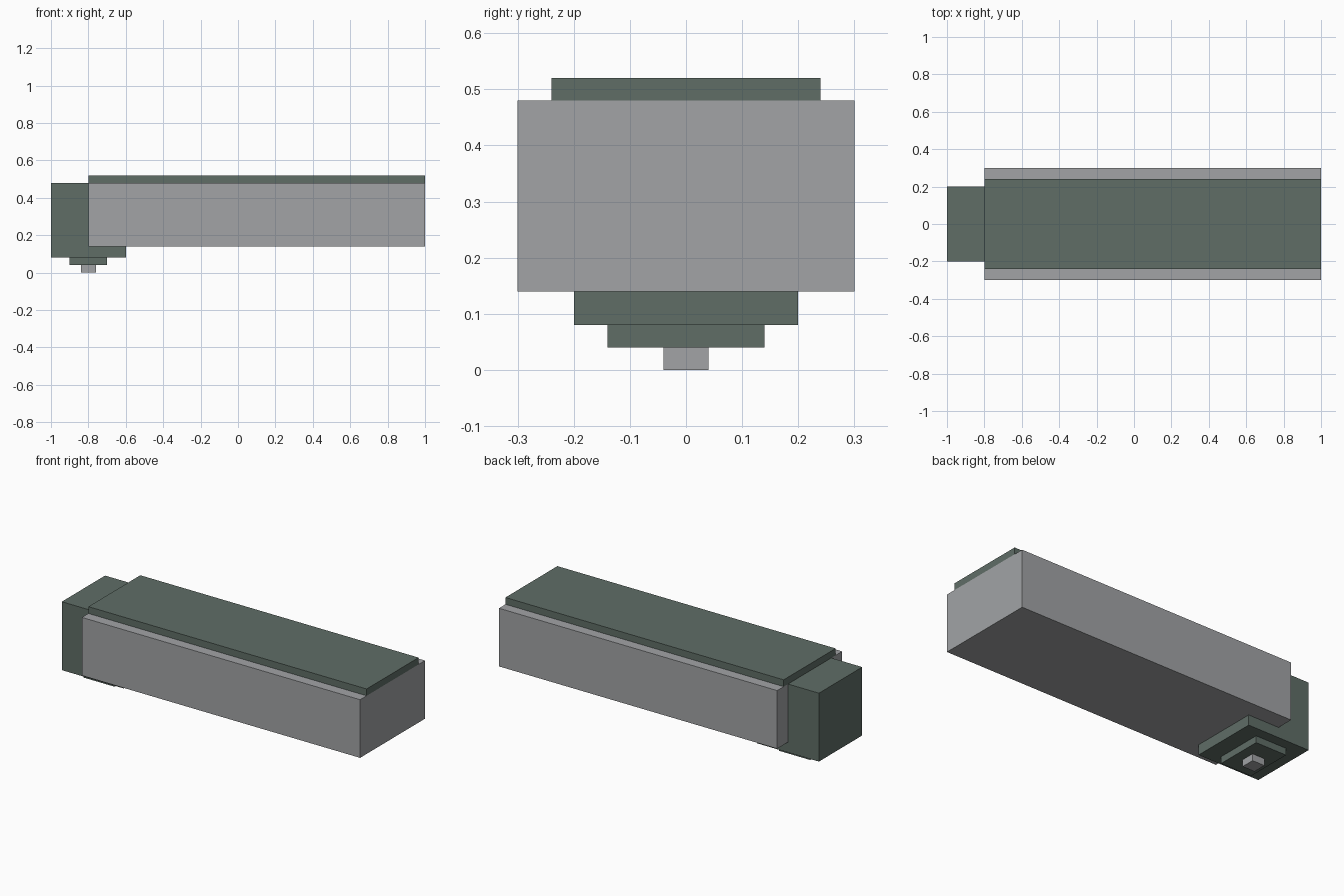
import bpy
import bmesh
from mathutils import Vector

cube = bpy.data.objects.get("Cube")
if cube:
    bpy.data.objects.remove(cube, do_unlink=True)


def make_material(name, rgb):
    mat = bpy.data.materials.new(name)
    mat.use_nodes = True
    colour = (*rgb, 1.0)
    mat.diffuse_color = colour
    mat.node_tree.nodes["Principled BSDF"].inputs["Base Color"].default_value = colour
    return mat


grey = make_material("stone grey", (0.36, 0.37, 0.38))
green = make_material("grey green", (0.115, 0.155, 0.134))


def add_box(name, x0, x1, half_depth, z0, z1, mat):
    """Box centred on y = 0, spanning the given x and z ranges."""
    low = Vector((x0, -half_depth, z0))
    high = Vector((x1, half_depth, z1))
    bm = bmesh.new()
    bmesh.ops.create_cube(bm, size=1)
    bmesh.ops.scale(bm, vec=high - low, verts=bm.verts)
    bmesh.ops.translate(bm, vec=(low + high) / 2, verts=bm.verts)
    mesh = bpy.data.meshes.new(name)
    bm.to_mesh(mesh)
    bm.free()
    mesh.materials.append(mat)
    obj = bpy.data.objects.new(name, mesh)
    bpy.context.collection.objects.link(obj)
    return obj


# Long housing with its cover plate
add_box("body", -0.8, 1, 0.3, 0.14, 0.48, grey)
add_box("top_cover", -0.8, 1, 0.24, 0.48, 0.52, green)

# End block: upright behind the body, foot reaching under it
add_box("end_block", -1, -0.8, 0.2, 0.08, 0.48, green)
add_box("end_block_foot", -0.8, -0.6, 0.2, 0.08, 0.14, green)

# Stepped tip beneath the foot
add_box("lower_step", -0.9, -0.7, 0.14, 0.04, 0.08, green)
add_box("tip", -0.84, -0.76, 0.04, 0, 0.04, grey)
